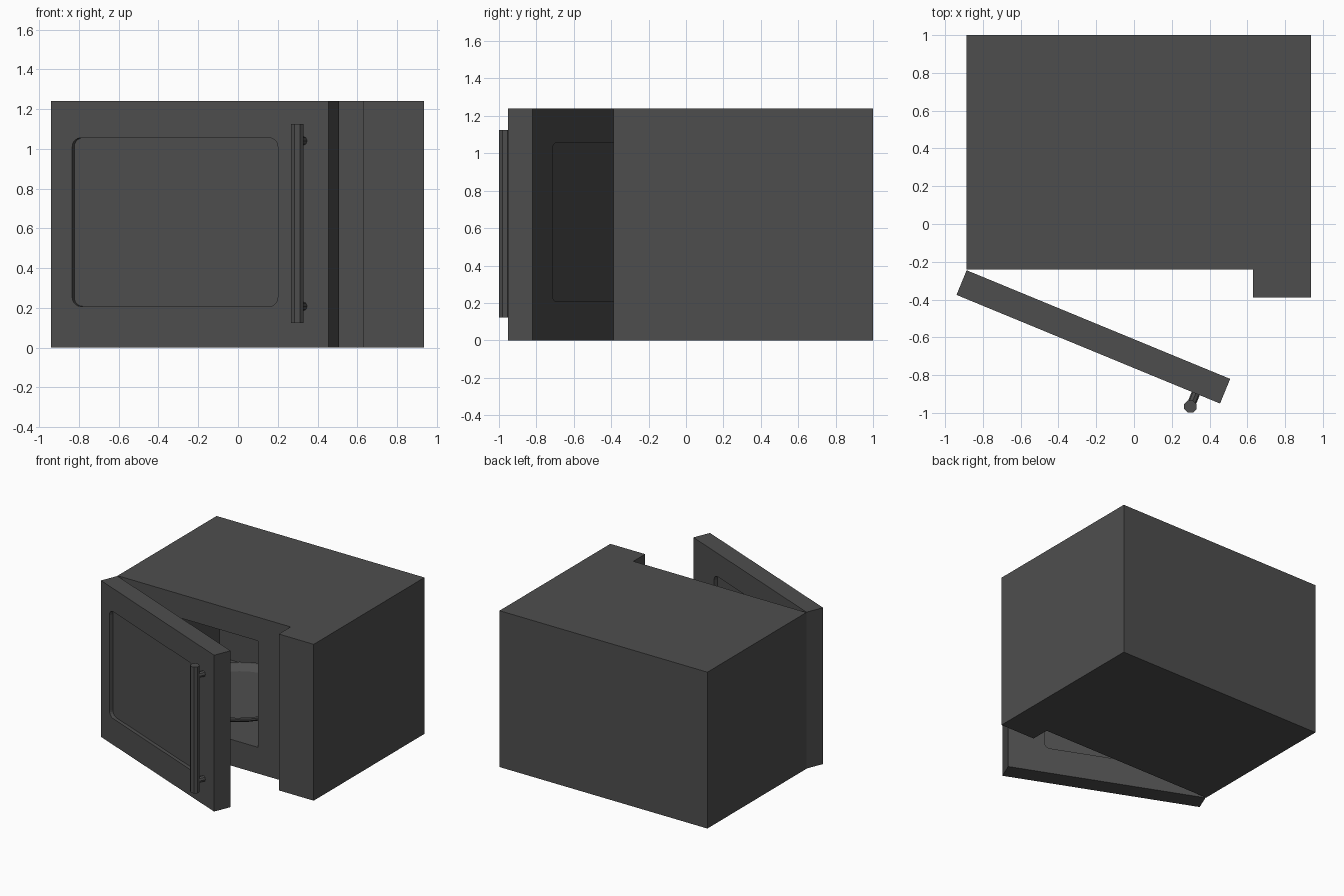
import bpy, bmesh, math
from mathutils import Vector, Matrix

if "Cube" in bpy.data.objects:
    bpy.data.objects.remove(bpy.data.objects["Cube"])

charcoal = bpy.data.materials.new("charcoal_grey")
charcoal.diffuse_color = (0.076, 0.076, 0.076, 1)
charcoal.use_nodes = True
charcoal.node_tree.nodes["Principled BSDF"].inputs["Base Color"].default_value = charcoal.diffuse_color


def add_object(name, bm, parent=None):
    bmesh.ops.recalc_face_normals(bm, faces=bm.faces)
    mesh = bpy.data.meshes.new(name)
    bm.to_mesh(mesh)
    bm.free()
    mesh.materials.append(charcoal)
    ob = bpy.data.objects.new(name, mesh)
    ob.parent = parent
    bpy.context.collection.objects.link(ob)
    return ob


def extrude(name, points, direction, parent=None):
    """Prism from a flat outline pushed along a direction."""
    bm = bmesh.new()
    face = bm.faces.new([bm.verts.new(p) for p in points])
    new = bmesh.ops.extrude_face_region(bm, geom=[face], use_keep_orig=True)["geom"]
    verts = [g for g in new if isinstance(g, bmesh.types.BMVert)]
    bmesh.ops.translate(bm, verts=verts, vec=Vector(direction))
    return add_object(name, bm, parent)


def rod(name, start, end, radius, sides, parent=None):
    a, b = Vector(start), Vector(end)
    axis = b - a
    turn = Vector((0, 0, 1)).rotation_difference(axis).to_matrix().to_4x4()
    bm = bmesh.new()
    bmesh.ops.create_cone(bm, cap_ends=True, segments=sides, radius1=radius, radius2=radius,
                          depth=axis.length, matrix=Matrix.Translation((a + b) / 2) @ turn)
    return add_object(name, bm, parent)


def box_outline(x0, x1, z0, z1, y):
    return [(x0, y, z0), (x1, y, z0), (x1, y, z1), (x0, y, z1)]


def rounded_outline(x0, x1, z0, z1, r, y, steps=5):
    pts = []
    for i, (cx, cz) in enumerate([(x1 - r, z1 - r), (x0 + r, z1 - r),
                                  (x0 + r, z0 + r), (x1 - r, z0 + r)]):
        for k in range(steps + 1):
            a = math.pi / 2 * (i + k / steps)
            pts.append((cx + r * math.cos(a), y, cz + r * math.sin(a)))
    return pts


def cut(target, cutter):
    cutter.hide_render = True
    cutter.hide_viewport = True
    mod = target.modifiers.new(cutter.name, 'BOOLEAN')
    mod.operation = 'DIFFERENCE'
    mod.solver = 'EXACT'
    mod.object = cutter


H = 1.24

# Cabinet with the control panel standing forward on the right
outline = [(-0.888, -0.24), (0.63, -0.24), (0.63, -0.388), (0.936, -0.388),
           (0.936, 1.0), (-0.888, 1.0)]
cabinet = extrude("cabinet", [(x, y, 0) for x, y in outline], (0, 0, H))

# Cooking chamber
cut(cabinet, extrude("chamber_cutter", box_outline(-0.77, 0.345, 0.208, 1.052, -0.5),
                     (0, 1.365, 0)))

# Turntable: revolved dish on a short hub
bm = bmesh.new()
sides, rings = 32, []
for r, z in [(0.42, 0.245), (0.49, 0.285), (0.49, 0.300), (0.465, 0.300), (0.41, 0.262)]:
    rings.append([bm.verts.new((-0.212 + r * math.cos(2 * math.pi * k / sides),
                                0.31 + r * math.sin(2 * math.pi * k / sides), z))
                  for k in range(sides)])
for a, b in zip(rings, rings[1:]):
    for k in range(sides):
        j = (k + 1) % sides
        bm.faces.new((a[k], a[j], b[j], b[k]))
bm.faces.new(rings[0])
bm.faces.new(rings[-1])
add_object("turntable_plate", bm)
rod("turntable_hub", (-0.212, 0.31, 0.205), (-0.212, 0.31, 0.25), 0.08, 16)

# Door, swung open about its left hinge
L, T, recess = 1.509, 0.141, 0.028
door = extrude("door", box_outline(0, L, 0, H, -T), (0, T, 0))
door.location = (-0.886, -0.245, 0)
door.rotation_euler = (0, 0, math.radians(-22.4))

# Rounded window recess on both faces of the door
for name, y in [("window_front_cutter", -T - 0.05), ("window_back_cutter", -recess)]:
    cut(door, extrude(name, rounded_outline(0.114, 1.233, 0.208, 1.055, 0.045, y),
                      (0, 0.05 + recess, 0), door))

# Handle bar and its two posts
hx, hy = 1.37, -0.216
rod("handle_bar", (hx, hy, 0.123), (hx, hy, 1.125), 0.035, 8, door)
for name, z in [("handle_post_lower", 0.208), ("handle_post_upper", 1.04)]:
    rod(name, (hx, -T + 0.01, z), (hx, hy, z), 0.023, 8, door)
